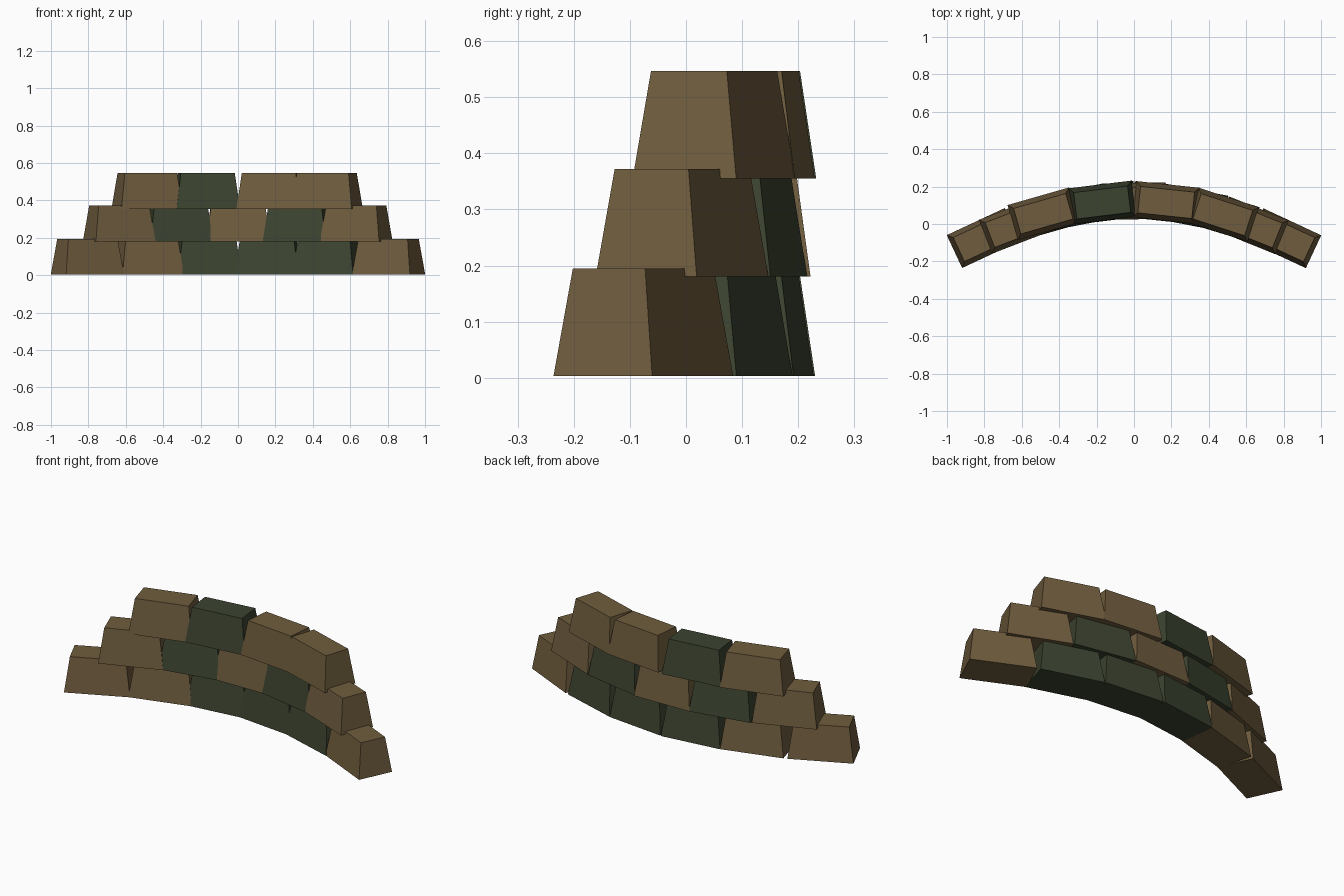
import bpy, bmesh
from math import radians
from mathutils import Matrix

if "Cube" in bpy.data.objects:
    bpy.data.objects.remove(bpy.data.objects["Cube"])

LENGTH, DEPTH, HEIGHT, INSET = 0.342, 0.194, 0.192, 0.026


def material(name, rgb):
    m = bpy.data.materials.new(name)
    m.diffuse_color = (*rgb, 1)
    m.use_nodes = True
    m.node_tree.nodes["Principled BSDF"].inputs["Base Color"].default_value = m.diffuse_color
    return m


MATS = {"b": material("brown_cloth", (0.16, 0.108, 0.048)),
        "g": material("green_cloth", (0.045, 0.057, 0.03))}


# One tapered block, standing on its base and turned to follow the arc
def block(name, x, y, z, angle, mat):
    bm = bmesh.new()
    bmesh.ops.create_cube(bm, size=1)
    for v in bm.verts:
        inset = INSET if v.co.z > 0 else 0
        v.co.x *= LENGTH - 2 * inset
        v.co.y *= DEPTH - 2 * inset
        v.co.z = (v.co.z + 0.5) * HEIGHT
    bm.transform(Matrix.Translation((x, y, z)) @ Matrix.Rotation(radians(angle), 4, "Z"))
    mesh = bpy.data.meshes.new(name)
    bm.to_mesh(mesh)
    bm.free()
    mesh.materials.append(mat)
    bpy.context.collection.objects.link(bpy.data.objects.new(name, mesh))


# Rows: name, base height, colours, then x, y, angle of each block
rows = [
    ("bottom", 0.003, "bbgggb",
     [(-0.805, -0.075, 25), (-0.48, 0.047, 16), (-0.162, 0.113, 7),
      (0.162, 0.113, -6), (0.48, 0.047, -17), (0.805, -0.076, -25)]),
    ("middle", 0.180, "bgbgb",
     [(-0.635, -0.007, 21), (-0.318, 0.088, 11), (0, 0.122, 1),
      (0.318, 0.088, -11), (0.632, -0.007, -22)]),
    ("top", 0.355, "bgbb",
     [(-0.485, 0.055, 16), (-0.17, 0.115, 7), (0.172, 0.115, -6), (0.475, 0.05, -18)]),
]
for row, z, colours, places in rows:
    for i, ((x, y, angle), c) in enumerate(zip(places, colours), 1):
        block(f"{row}_sandbag_{i}", x, y, z, angle, MATS[c])
